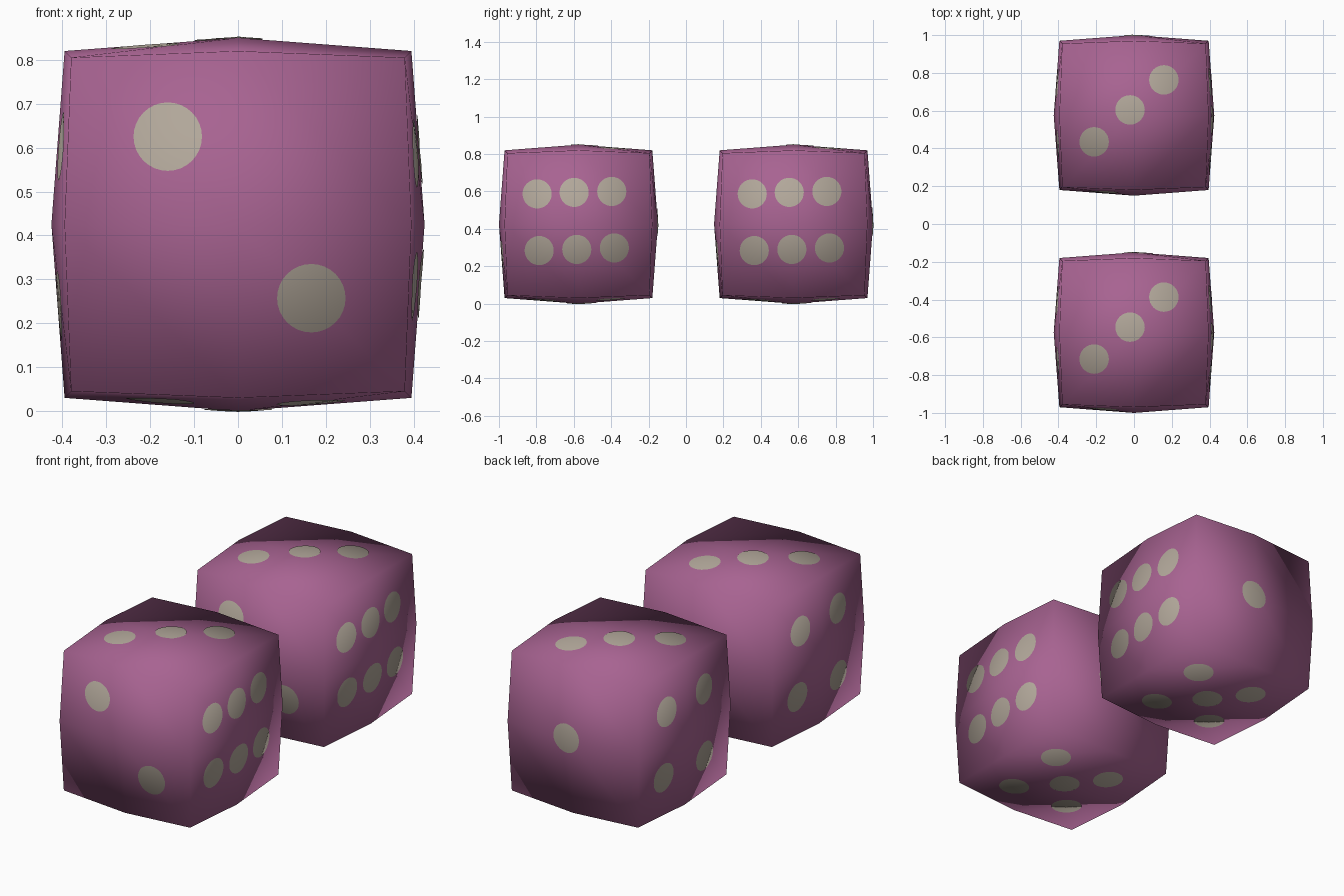
import bpy, bmesh, math
from mathutils import Vector
from mathutils.bvhtree import BVHTree

if "Cube" in bpy.data.objects:
    bpy.data.objects.remove(bpy.data.objects["Cube"])

CORNER, EDGE, CENTRE = 0.38, 0.395, 0.425   # reach of each kind of body vertex
PIP_RADIUS, PIP_LIFT, SIDES = 0.078, 0.003, 32
X, Y, Z = Vector((1, 0, 0)), Vector((0, 1, 0)), Vector((0, 0, 1))


def material(name, colour):
    mat = bpy.data.materials.new(name)
    mat.use_nodes = True
    mat.diffuse_color = colour
    bsdf = mat.node_tree.nodes["Principled BSDF"]
    bsdf.inputs["Base Color"].default_value = colour
    bsdf.inputs["Roughness"].default_value = 0.7
    return mat


pink = material("mauve_pink", (0.39, 0.125, 0.285, 1))
cream = material("warm_grey", (0.44, 0.385, 0.32, 1))


def finish(bm, name, mat):
    mesh = bpy.data.meshes.new(name)
    bm.to_mesh(mesh)
    mesh.materials.append(mat)
    mesh.shade_smooth()
    return mesh


# Body: a cube split once, each vertex pushed out by how many axes it spans
body = bmesh.new()
bmesh.ops.create_cube(body, size=2)
bmesh.ops.subdivide_edges(body, edges=body.edges[:], cuts=1, use_grid_fill=True)
for v in body.verts:
    signs = Vector([round(c) for c in v.co])
    axes = sum(abs(c) for c in signs)
    v.co = signs * (CENTRE if axes == 1 else EDGE if axes == 2 else CORNER)
bmesh.ops.recalc_face_normals(body, faces=body.faces[:])
body_mesh = finish(body, "die_body", pink)
surface = BVHTree.FromBMesh(body)
body.free()

# Pip layout: across axis, up axis, pip centres on that face
faces = [
    (X, Z, [(-0.16, 0.20), (0.167, -0.168)]),                        # front
    (-X, Z, [(-0.024, 0.015)]),                                      # back
    (Y, Z, [(-0.221, 0.162), (-0.023, 0.17), (0.178, 0.175),         # left
            (-0.21, -0.141), (-0.009, -0.135), (0.192, -0.127)]),
    (-Y, Z, [(-0.171, 0.178), (0.154, 0.178),                        # right
             (-0.19, -0.175), (0.154, -0.185)]),
    (X, Y, [(-0.211, -0.14), (-0.021, 0.029), (0.158, 0.188)]),      # top
    (X, -Y, [(0, -0.016), (0.189, -0.171), (0.166, 0.193),           # bottom
             (-0.16, -0.175), (-0.177, 0.18)]),
]


def body_normal(across, up, out, u, v):
    """Blend the body's corner, edge and centre normals at a face position."""
    a, b = abs(u) / EDGE, abs(v) / EDGE
    side = across * math.copysign(1, u)
    rise = up * math.copysign(1, v)
    n = (out * (1 - a) * (1 - b) + (out + side).normalized() * a * (1 - b)
         + (out + rise).normalized() * b * (1 - a)
         + (out + side + rise).normalized() * a * b)
    return n.normalized()


# Pips: thin round plates draped over the body
pips = bmesh.new()
normals = []


def pip_vert(across, up, u, v):
    out = across.cross(up)
    hit = surface.ray_cast(across * u + up * v + out, -out)[0]
    normals.append(body_normal(across, up, out, u, v))
    return pips.verts.new(hit + out * PIP_LIFT)


for across, up, spots in faces:
    for u, v in spots:
        hub = pip_vert(across, up, u, v)
        rings = []
        for r in (PIP_RADIUS / 2, PIP_RADIUS):
            rings.append([pip_vert(across, up,
                                   u + r * math.cos(math.tau * i / SIDES),
                                   v + r * math.sin(math.tau * i / SIDES))
                          for i in range(SIDES)])
        inner, outer = rings
        for i in range(SIDES):
            j = (i + 1) % SIDES
            pips.faces.new((hub, inner[i], inner[j]))
            pips.faces.new((inner[i], outer[i], outer[j], inner[j]))
pips_mesh = finish(pips, "die_pips", cream)
pips.free()
pips_mesh.normals_split_custom_set_from_vertices(normals)

# Two matching dice, one behind the other
for label, y in (("front", -1 + CENTRE), ("back", 1 - CENTRE)):
    for part, mesh in (("body", body_mesh), ("pips", pips_mesh)):
        obj = bpy.data.objects.new(f"{label}_die_{part}", mesh)
        obj.location = (0, y, CENTRE)
        bpy.context.collection.objects.link(obj)
